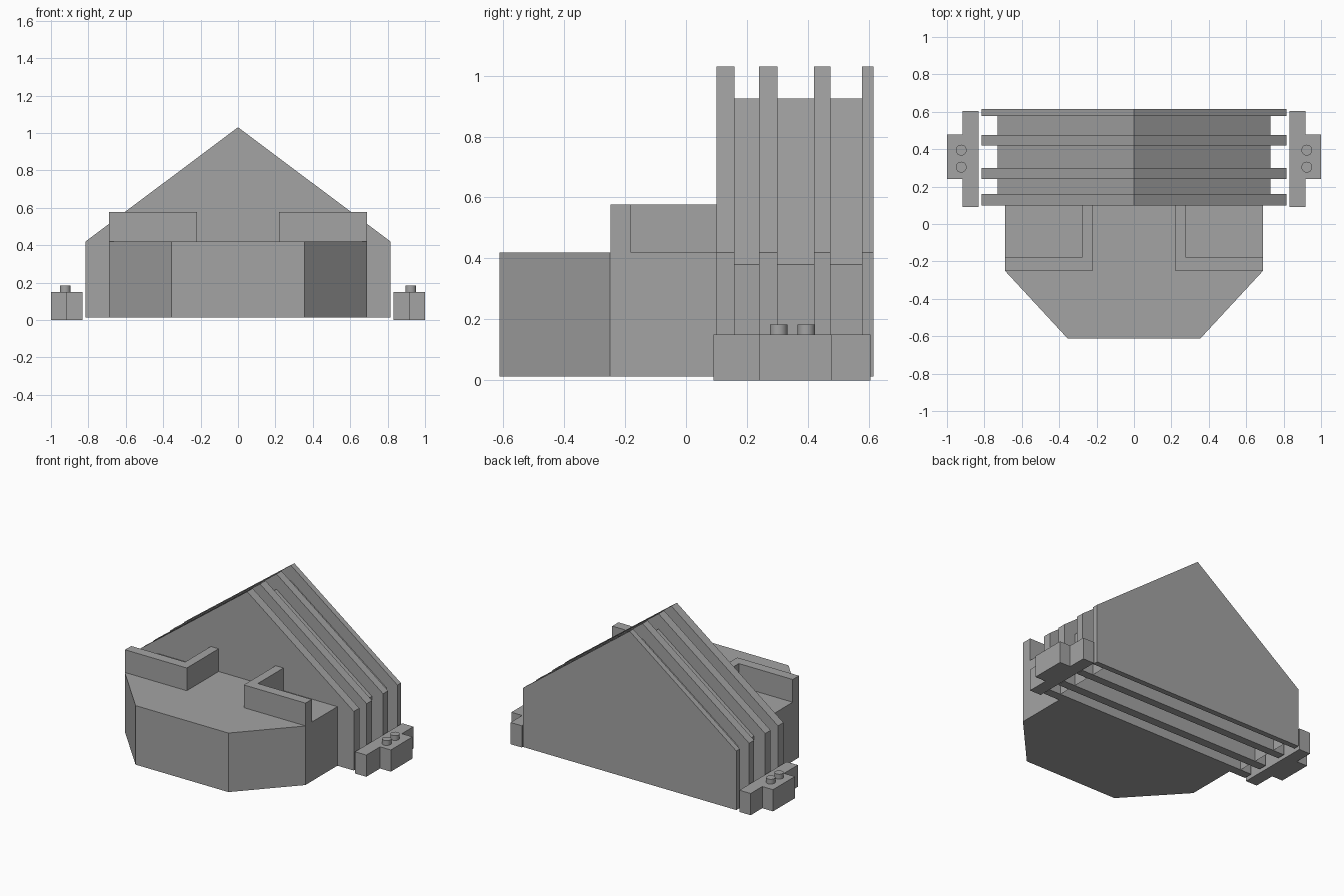
import bpy, bmesh, math
from mathutils import Vector

if "Cube" in bpy.data.objects:
    bpy.data.objects.remove(bpy.data.objects["Cube"])

grey = bpy.data.materials.new("plain grey")
grey.diffuse_color = (0.37, 0.37, 0.37, 1)
grey.use_nodes = True
grey.node_tree.nodes["Principled BSDF"].inputs["Base Color"].default_value = grey.diffuse_color


def prism(name, outline, direction, open_faces=()):
    """Extrude a closed outline along direction; optionally drop side faces by index."""
    bm = bmesh.new()
    d = Vector(direction)
    a = [bm.verts.new(p) for p in outline]
    b = [bm.verts.new(Vector(p) + d) for p in outline]
    n = len(a)
    bm.faces.new(a)
    bm.faces.new(b)
    sides = [bm.faces.new((a[i], a[(i + 1) % n], b[(i + 1) % n], b[i])) for i in range(n)]
    bmesh.ops.recalc_face_normals(bm, faces=bm.faces[:])
    if open_faces:
        bmesh.ops.delete(bm, geom=[sides[i] for i in open_faces], context='FACES')
    mesh = bpy.data.meshes.new(name)
    bm.to_mesh(mesh)
    bm.free()
    mesh.materials.append(grey)
    obj = bpy.data.objects.new(name, mesh)
    bpy.context.collection.objects.link(obj)
    return obj


def gable(name, half, base, eave, ridge, y0, y1, open_faces=()):
    pts = [(-half, y0, base), (half, y0, base), (half, y0, eave),
           (0, y0, ridge), (-half, y0, eave)]
    return prism(name, pts, (0, y1 - y0, 0), open_faces)


def plan(name, pts, z0, z1):
    return prism(name, [(x, y, z0) for x, y in pts], (0, 0, z1 - z0))


BASE = 0.012

# gabled ribs
ribs = [(0.10, 0.16), (0.24, 0.30), (0.42, 0.475), (0.577, 0.615)]
for i, (y0, y1) in enumerate(ribs):
    gable(f"gable_rib_{i + 1}", 0.815, BASE, 0.42, 1.03, y0, y1)

# recessed roof sections between the ribs, open underneath
for i in range(3):
    gable(f"roof_section_{i + 1}", 0.73, BASE, 0.38, 0.925,
          ribs[i][1], ribs[i + 1][0], open_faces=(0,))

# front terrace with cut corners
plan("terrace", [(-0.69, 0.10), (-0.69, -0.25), (-0.355, -0.612),
                 (0.355, -0.612), (0.69, -0.25), (0.69, 0.10)], BASE, 0.42)

for s, side in ((-1, "left"), (1, "right")):
    # L-shaped parapet on the terrace
    plan(f"parapet_{side}", [(s * x, y) for x, y in
         [(0.69, -0.248), (0.218, -0.248), (0.218, 0.10), (0.278, 0.10),
          (0.278, -0.18), (0.69, -0.18)]], 0.42, 0.577)
    # stepped side block
    plan(f"side_block_{side}", [(s * x, y) for x, y in
         [(0.832, 0.09), (0.918, 0.09), (0.918, 0.24), (1.0, 0.24),
          (1.0, 0.478), (0.918, 0.478), (0.918, 0.605), (0.832, 0.605)]], 0, 0.15)
    # two round studs on each block
    for k, y in enumerate((0.304, 0.395)):
        ring = [(s * 0.924 + 0.029 * math.cos(t * math.tau / 24),
                 y + 0.029 * math.sin(t * math.tau / 24)) for t in range(24)]
        stud = plan(f"stud_{side}_{k + 1}", ring, 0.15, 0.183)
        for p in stud.data.polygons:
            p.use_smooth = len(p.vertices) == 4
        for e in stud.data.edges:
            v0, v1 = (stud.data.vertices[v].co for v in e.vertices)
            e.use_edge_sharp = abs(v0.z - v1.z) < 1e-4
